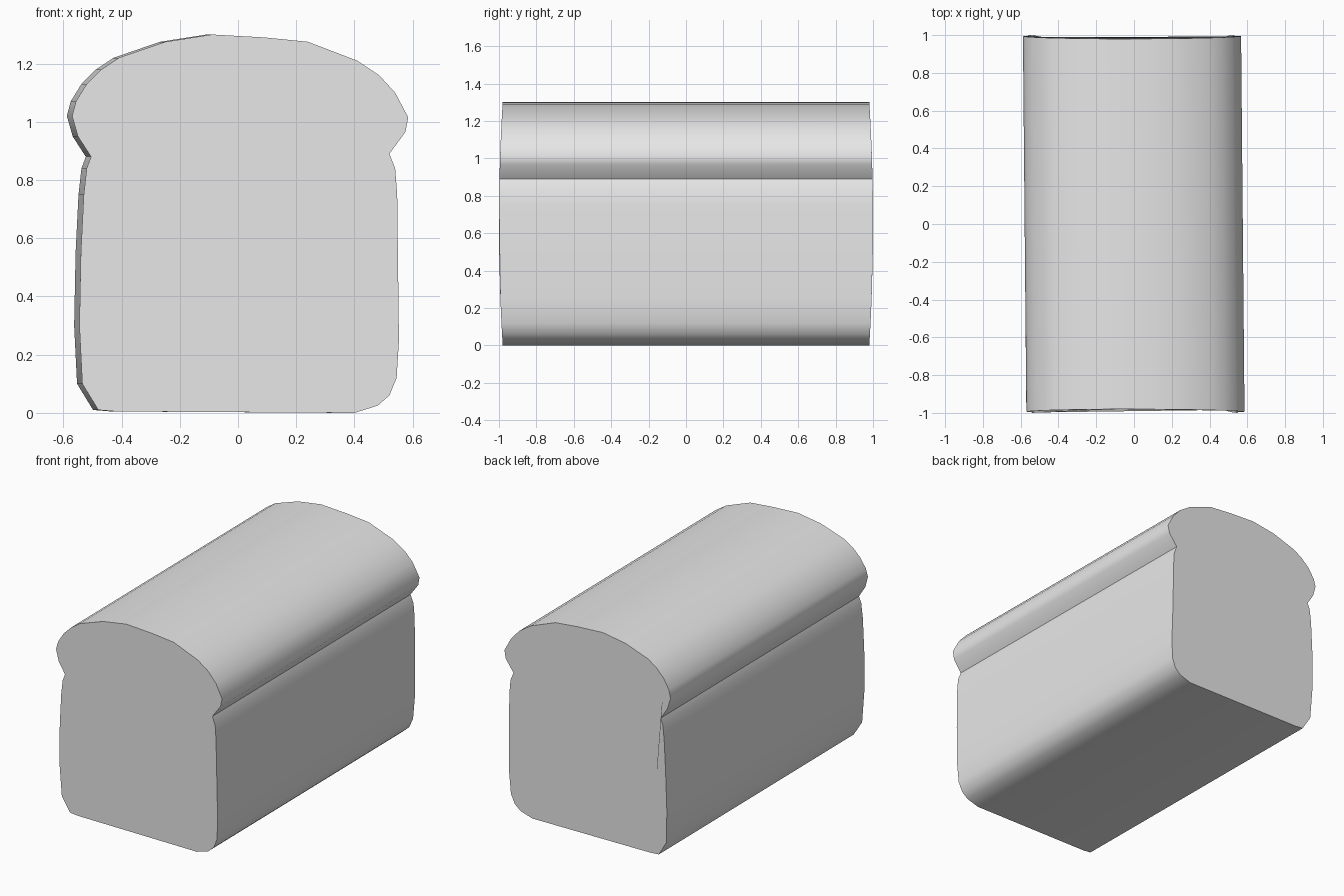
import bpy, bmesh, math

cube = bpy.data.objects.get("Cube")
if cube:
    bpy.data.objects.remove(cube, do_unlink=True)

# Plain grey crust
grey = bpy.data.materials.new("plain grey")
grey.use_nodes = True
color = (0.8, 0.8, 0.8, 1)
grey.diffuse_color = color
grey.node_tree.nodes["Principled BSDF"].inputs["Base Color"].default_value = color

# Slice outline (x, z): left wall, domed top, right wall, rounded bottom
OUTLINE = [
    (-0.42, 0.005), (-0.48, 0.01), (-0.535, 0.1), (-0.545, 0.3), (-0.54, 0.55),
    (-0.53, 0.75), (-0.52, 0.84), (-0.505, 0.88),
    (-0.55, 0.95), (-0.57, 1.02), (-0.557, 1.07), (-0.52, 1.13), (-0.47, 1.18),
    (-0.41, 1.22), (-0.25, 1.275), (-0.09, 1.3), (0.09, 1.29), (0.24, 1.275),
    (0.41, 1.21), (0.485, 1.16), (0.54, 1.1), (0.585, 1.015), (0.575, 0.965),
    (0.52, 0.89), (0.54, 0.84), (0.547, 0.75), (0.55, 0.5), (0.553, 0.25),
    (0.545, 0.12), (0.52, 0.06), (0.48, 0.025), (0.4, 0),
]
HALF_LENGTH = 1.0
SKEW = 0.009    # the far end drifts slightly to the right
BOW = 0.02      # the ends pull in towards the top and bottom


def end_ring(bm, side):
    ring = []
    for x, z in OUTLINE:
        bow = BOW * ((z - 0.65) / 0.65) ** 2
        shift = -SKEW * (1 + side)
        ring.append(bm.verts.new((x + shift, side * (HALF_LENGTH - bow), z)))
    return ring


# Loaf: two end slices joined by long smooth sides
bm = bmesh.new()
front, back = end_ring(bm, -1), end_ring(bm, 1)
count = len(front)
for i in range(count):
    j = (i + 1) % count
    bm.faces.new((front[i], front[j], back[j], back[i]))
bm.faces.new(front)
bm.faces.new(back[::-1])
bmesh.ops.recalc_face_normals(bm, faces=bm.faces)

mesh = bpy.data.meshes.new("bread_loaf")
bm.to_mesh(mesh)
bm.free()
mesh.materials.append(grey)
loaf = bpy.data.objects.new("bread_loaf", mesh)
bpy.context.collection.objects.link(loaf)

# Smooth crust with crisp slice ends and groove
bpy.ops.object.select_all(action="DESELECT")
loaf.select_set(True)
bpy.context.view_layer.objects.active = loaf
bpy.ops.object.shade_smooth_by_angle(angle=math.radians(40))
